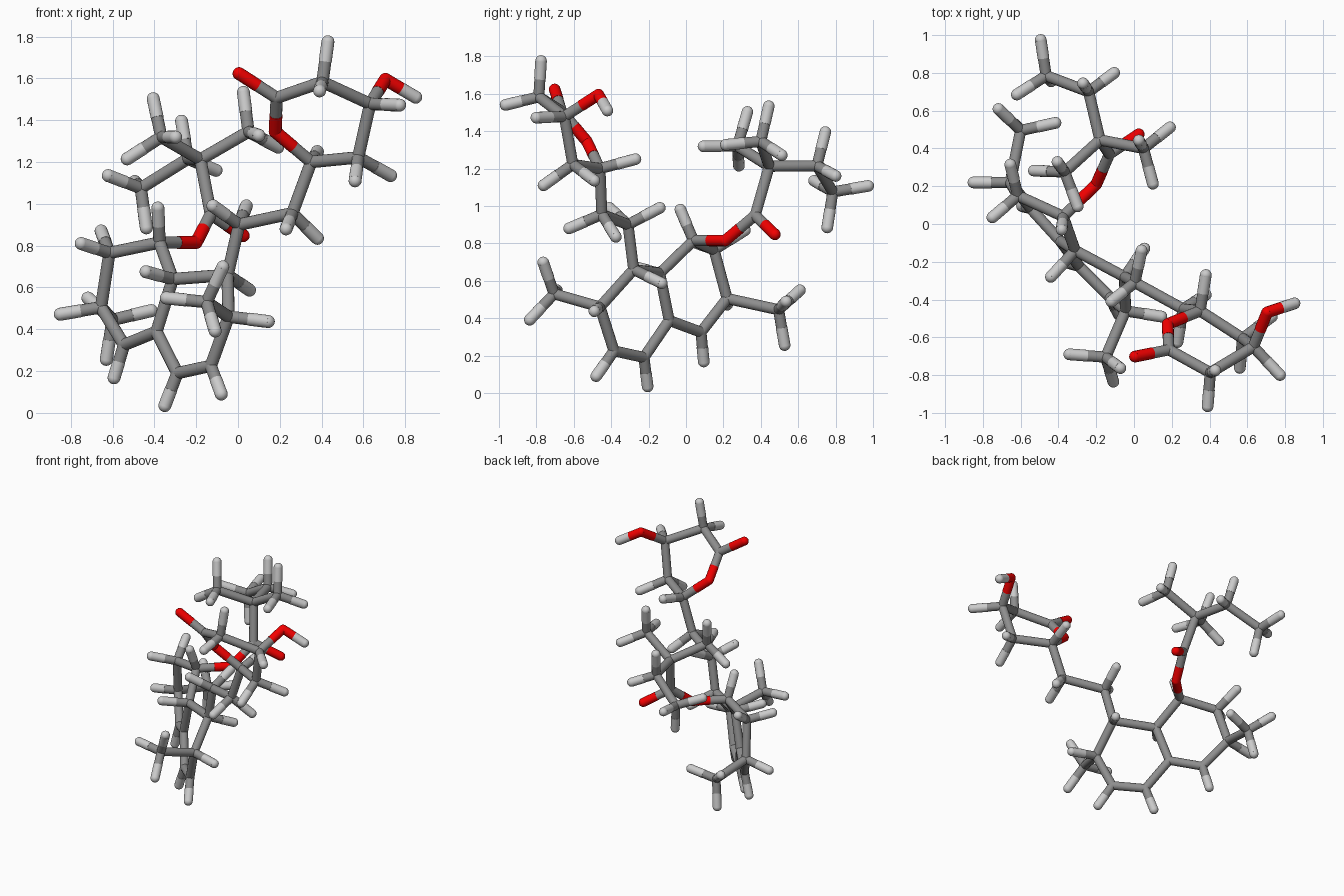
import bpy, bmesh, math
from mathutils import Vector, Matrix

if "Cube" in bpy.data.objects:
    bpy.data.objects.remove(bpy.data.objects["Cube"])

COLOURS = {"carbon": (0.27, 0.27, 0.27, 1), "hydrogen": (0.55, 0.55, 0.55, 1), "oxygen": (0.9, 0.0, 0.0, 1)}
RADIUS = {"carbon": 0.0295, "hydrogen": 0.031, "oxygen": 0.031}

# each atom: position, then the hydrogens attached to it
# two fused six-sided rings, with two methyl stubs
RINGS = {
    "C1": [(-.375, .04, .815), (-.383, -.03, .98)],
    "C2": [(-.615, .15, .765), (-.655, .315, .87), (-.75, .035, .81)],
    "C3": [(-.655, .22, .505), (-.85, .22, .472)],
    "C4": [(-.545, .08, .325), (-.593, .095, .168)],
    "C4a": [(-.39, -.09, .388)],
    "C5": [(-.29, -.225, .19), (-.35, -.205, .035)],
    "C6": [(-.13, -.385, .225), (-.08, -.48, .09)],
    "C7": [(-.045, -.46, .46), (.145, -.49, .437)],
    "C8": [(-.05, -.28, .66), (.055, -.13, .587)],
    "C8a": [(-.312, -.14, .64), (-.44, -.28, .675)],
    "Cm3": [(-.6, .495, .445)],
    "Cm7": [(-.15, -.705, .53)],
}
# branched side group on the back
ESTER = {
    "Oe": [(-.2, .21, .815)],
    "Ce": [(-.13, .37, .95)],
    "Od": [(.025, .475, .848)],
    "Cq": [(-.18, .445, 1.212)],
    "Cqa": [(-.367, .275, 1.32)],
    "Cqb": [(.05, .4, 1.345)],
    "Ch": [(-.24, .7, 1.215), (-.27, .745, 1.395), (-.105, .8, 1.16)],
    "Ct": [(-.465, .785, 1.075)],
}
# short chain leading to the single ring at the front
LACTONE = {
    "Cb": [(.005, -.31, .9), (.04, -.14, .99), (-.12, -.41, .99)],
    "Ca": [(.26, -.45, .955), (.23, -.625, .88), (.38, -.375, .835)],
    "L6": [(.35, -.46, 1.2), (.38, -.27, 1.25)],
    "L5": [(.575, -.605, 1.222), (.56, -.762, 1.11), (.73, -.49, 1.135)],
    "L4": [(.632, -.65, 1.478), (.773, -.8, 1.472)],
    "Oh": [(.705, -.468, 1.595), (.85, -.42, 1.51)],
    "L3": [(.404, -.787, 1.583), (.43, -.775, 1.775), (.39, -.965, 1.54)],
    "L2": [(.185, -.666, 1.507)],
    "Ok": [(.005, -.702, 1.623)],
    "O1": [(.178, -.53, 1.345)],
}
PARTS = {"fused_rings": RINGS, "ester_branch": ESTER, "lactone_arm": LACTONE}
# runs of bonded atoms
CHAINS = ["C1 C2 C3 C4 C4a C5 C6 C7 C8 C8a C1", "C4a C8a", "C3 Cm3", "C7 Cm7",
          "C1 Oe Ce Cq Ch Ct", "Ce Od", "Cqa Cq Cqb",
          "C8 Cb Ca L6 L5 L4 L3 L2 O1 L6", "L4 Oh", "L2 Ok"]
# methyl ends: parent, carbon, position of one hydrogen
METHYLS = [("C3", "Cm3", (-.625, .535, .27)), ("C7", "Cm7", (-.355, -.685, .55)),
           ("Cq", "Cqa", (-.395, .345, 1.51)), ("Cq", "Cqb", (.035, .44, 1.535)),
           ("Ch", "Ct", (-.5, .965, 1.1))]

meshes = {}
atoms = {}


def bm_for(part, element):
    if (part, element) not in meshes:
        meshes[part, element] = bmesh.new()
    return meshes[part, element]


def ball(part, element, p):
    bmesh.ops.create_uvsphere(bm_for(part, element), u_segments=16, v_segments=10,
                              radius=RADIUS[element], matrix=Matrix.Translation(p))


def half_stick(part, element, a, b):
    d = b - a
    m = Matrix.Translation((a + b) / 2) @ d.to_track_quat('Z', 'Y').to_matrix().to_4x4()
    bmesh.ops.create_cone(bm_for(part, element), cap_ends=True, segments=16, radius1=RADIUS[element],
                          radius2=RADIUS[element], depth=d.length, matrix=m)


def bond(a, b):
    # each half takes the colour and thickness of its own atom
    mid = (a[2] + b[2]) / 2
    for part, element, p in (a, b):
        half_stick(part, element, p, mid)


def add_hydrogen(host, p):
    h = (host[0], "hydrogen", Vector(p))
    ball(*h)
    bond(host, h)


# atoms with their hydrogens
for part, table in PARTS.items():
    for name, (pos, *hydrogens) in table.items():
        element = "oxygen" if name[0] == "O" else "carbon"
        atoms[name] = (part, element, Vector(pos))
        ball(*atoms[name])
        for h in hydrogens:
            add_hydrogen(atoms[name], h)

# bonds between the heavier atoms
for chain in CHAINS:
    names = chain.split()
    for a, b in zip(names, names[1:]):
        bond(atoms[a], atoms[b])

# methyl ends: three hydrogens turned about the bond
for parent, carbon, first in METHYLS:
    c = atoms[carbon][2]
    axis = (c - atoms[parent][2]).normalized()
    d = Vector(first) - c
    side = (d - axis * d.dot(axis)).normalized()
    for k in range(3):
        turned = Matrix.Rotation(k * math.tau / 3, 3, axis) @ side
        add_hydrogen(atoms[carbon], c + axis * .065 + turned * .183)

# one object per part and colour
for element, colour in COLOURS.items():
    mat = bpy.data.materials.new(element + "_colour")
    mat.diffuse_color = colour
    mat.use_nodes = True
    mat.node_tree.nodes["Principled BSDF"].inputs["Base Color"].default_value = mat.diffuse_color
    for (part, e), bm in meshes.items():
        if e != element:
            continue
        mesh = bpy.data.meshes.new(f"{part}_{e}")
        bm.to_mesh(mesh)
        bm.free()
        mesh.materials.append(mat)
        obj = bpy.data.objects.new(f"{part}_{e}", mesh)
        bpy.context.collection.objects.link(obj)
        bpy.ops.object.select_all(action='DESELECT')
        obj.select_set(True)
        bpy.context.view_layer.objects.active = obj
        bpy.ops.object.shade_smooth_by_angle(angle=math.radians(40))
